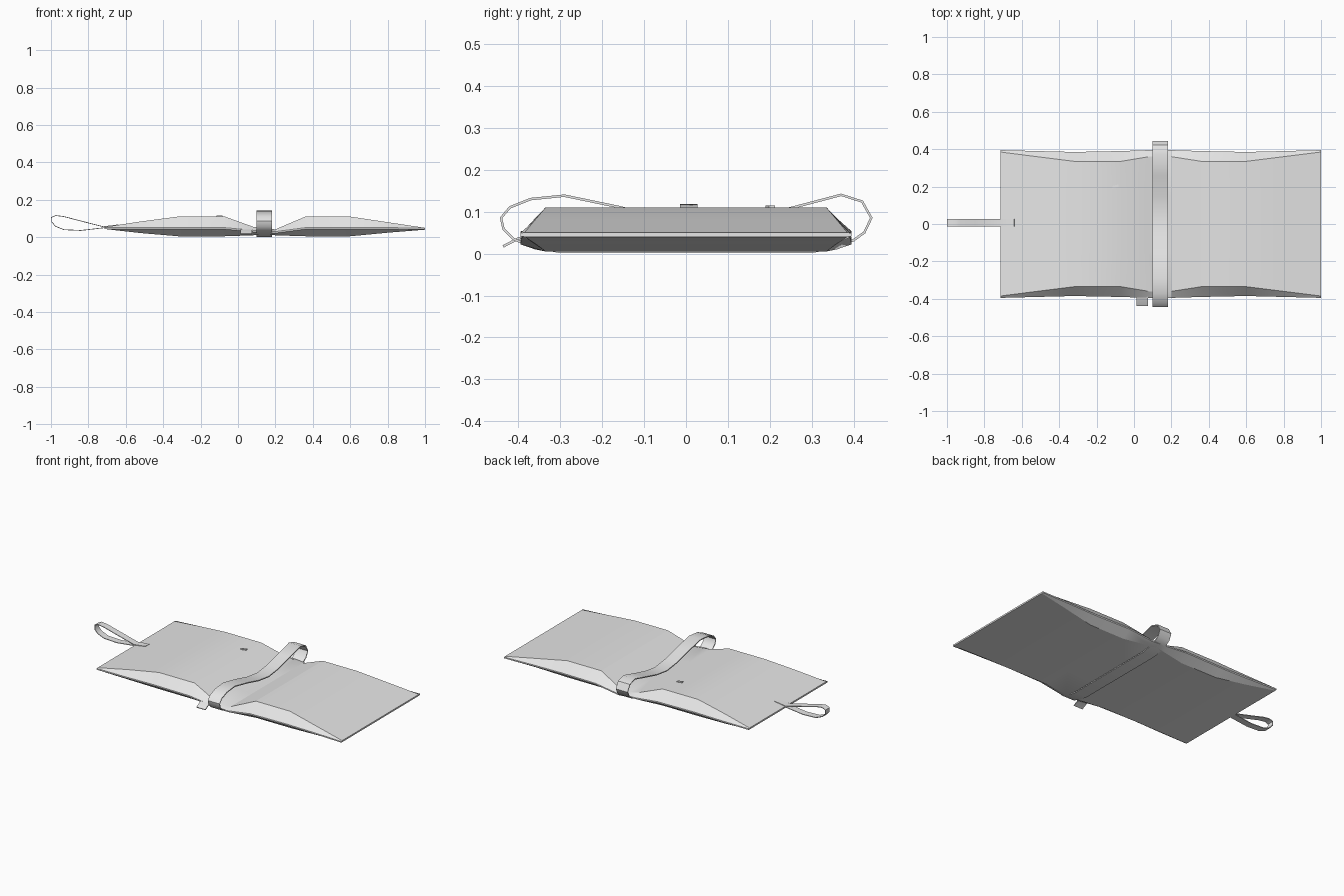
import bpy, bmesh, math
from mathutils import Vector

old = bpy.data.objects.get("Cube")
if old:
    bpy.data.objects.remove(old, do_unlink=True)

fabric = bpy.data.materials.new("light grey fabric")
fabric.use_nodes = True
COLOUR = (0.8, 0.8, 0.8, 1)
fabric.diffuse_color = COLOUR
fabric.node_tree.nodes["Principled BSDF"].inputs["Base Color"].default_value = COLOUR


def finish(bm, name, angle):
    """Turn a bmesh into a shaded object."""
    bmesh.ops.recalc_face_normals(bm, faces=bm.faces)
    mesh = bpy.data.meshes.new(name)
    bm.to_mesh(mesh)
    bm.free()
    mesh.materials.append(fabric)
    obj = bpy.data.objects.new(name, mesh)
    bpy.context.collection.objects.link(obj)
    bpy.ops.object.select_all(action='DESELECT')
    obj.select_set(True)
    bpy.context.view_layer.objects.active = obj
    bpy.ops.object.shade_smooth_by_angle(angle=math.radians(angle))
    return obj


def loft(name, rings, closed=False, angle=40):
    """Skin a row of equal rings, capping the ends unless closed."""
    bm = bmesh.new()
    rows = [[bm.verts.new(p) for p in ring] for ring in rings]
    pairs = list(zip(rows, rows[1:]))
    if closed:
        pairs.append((rows[-1], rows[0]))
    else:
        bm.faces.new(rows[0])
        bm.faces.new(rows[-1])
    for a, b in pairs:
        for i in range(len(a)):
            j = (i + 1) % len(a)
            bm.faces.new((a[i], a[j], b[j], b[i]))
    return finish(bm, name, angle)


def band(name, path, across, width, thick, closed=False):
    """Sweep a thin flat strip along a path; across is its width direction."""
    pts = [Vector(p) for p in path]
    n = len(pts)
    rings = []
    for i, p in enumerate(pts):
        before = pts[i - 1] if closed or i else p
        after = pts[(i + 1) % n] if closed or i < n - 1 else p
        side = Vector(across) * width / 2
        up = (after - before).normalized().cross(Vector(across)) * thick / 2
        rings.append([p - side - up, p + side - up, p + side + up, p - side + up])
    return loft(name, rings, closed)


# Padded body: station x, top z, bottom z, seam y, shoulder y
stations = [
    (-0.715, 0.054, 0.044, 0.395, 0.385),
    (-0.52, 0.084, 0.022, 0.39, 0.36),
    (-0.32, 0.11, 0.005, 0.385, 0.335),
    (-0.07, 0.11, 0.005, 0.39, 0.335),
    (0.08, 0.056, 0.01, 0.395, 0.36),
    (0.14, 0.045, 0.016, 0.395, 0.365),
    (0.2, 0.042, 0.01, 0.395, 0.36),
    (0.36, 0.11, 0.005, 0.39, 0.335),
    (0.6, 0.11, 0.005, 0.385, 0.335),
    (0.8, 0.08, 0.024, 0.39, 0.36),
    (1.0, 0.05, 0.04, 0.395, 0.385),
]
rings = []
for x, top, low, seam, shoulder in stations:
    mid = 0.047 if top > 0.06 else (top + low) / 2
    half = [(seam, mid - 0.004), (seam, mid + 0.004), (shoulder, top), (0.15, top)]
    under = [(0.15, low), (shoulder, low)]
    ring = half + [(-y, z) for y, z in reversed(half)]
    ring += [(-y, z) for y, z in reversed(under)] + under
    rings.append([(x, y, z) for y, z in ring])
loft("padded_body", rings, angle=21)

# Middle strap, looping round the waist of the body
strap = [
    (-0.37, 0.018), (-0.41, 0.034), (-0.435, 0.058), (-0.441, 0.085),
    (-0.42, 0.11), (-0.37, 0.13), (-0.29, 0.138), (-0.16, 0.111),
    (-0.05, 0.083), (0.05, 0.07), (0.15, 0.083), (0.26, 0.111),
    (0.37, 0.14), (0.42, 0.124), (0.442, 0.085), (0.425, 0.05),
    (0.4, 0.032), (0.36, 0.017), (0.3, 0.004), (-0.3, 0.004),
]
band("middle_strap", [(0.14, y, z) for y, z in strap], (1, 0, 0), 0.082, 0.006, True)

# Hanging loop at the end of the body
loop = [
    (-0.64, 0.066), (-0.72, 0.056), (-0.85, 0.089), (-0.93, 0.11), (-0.975, 0.116),
    (-0.997, 0.106), (-0.995, 0.08), (-0.975, 0.058), (-0.93, 0.04),
    (-0.84, 0.036), (-0.72, 0.05), (-0.66, 0.056),
]
band("hanging_loop", [(x, 0.007, z) for x, z in loop], (0, 1, 0), 0.042, 0.004)

# Side tab and small top stitch
band("side_tab", [(0.045, -0.37, 0.044), (0.045, -0.4, 0.036), (0.045, -0.436, 0.017)],
     (1, 0, 0), 0.062, 0.006)
band("top_stitch", [(-0.115, 0.197, 0.112), (-0.082, 0.205, 0.112)],
     (0, 1, 0), 0.014, 0.006)
